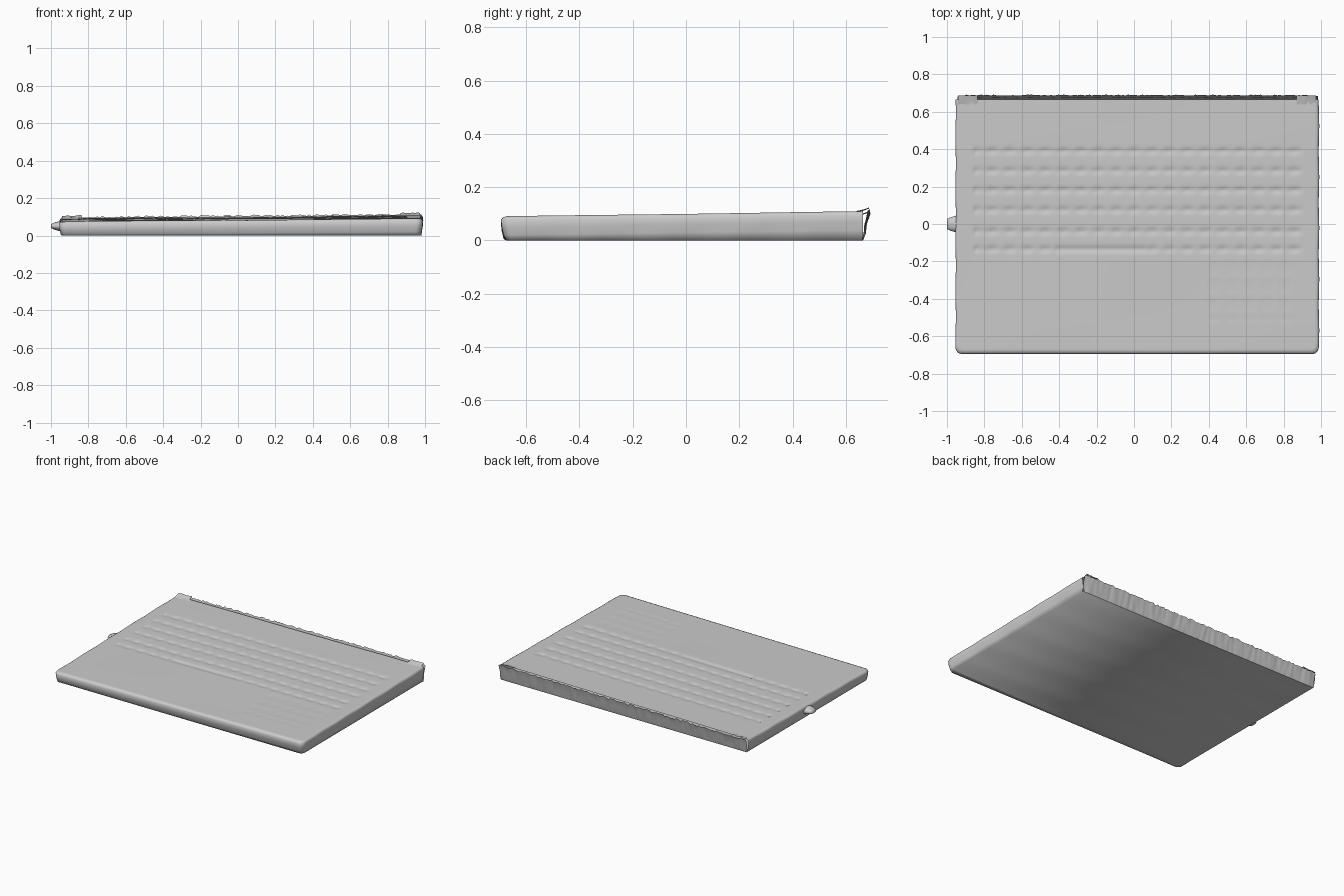
import bpy, bmesh, math, random

if "Cube" in bpy.data.objects:
    bpy.data.objects.remove(bpy.data.objects["Cube"])

random.seed(4)
X0, X1, Y0, Y1 = -0.94, 0.975, -0.675, 0.665   # inset top sheet of the base
NX, NY, R = 190, 134, 0.03
CX, CY = (X0 + X1) / 2, (Y0 + Y1) / 2
HX, HY = (X1 - X0) / 2, (Y1 - Y0) / 2
ROWS = [0.39, 0.285, 0.18, 0.075, -0.04, -0.135]


def plane_z(x, y):
    return 0.092 + 0.008 * x + 0.014 * y


def dip(d, w):
    return math.exp(-(d / w) ** 2)


def relief(x, y):
    """Soft key gaps, space bar groove, touchpad dish and gentle waviness."""
    z = 0.0012 * math.sin(5 * x + 1) * math.cos(6 * y)
    if -0.85 < x < 0.9:
        row = max(dip(y - r, 0.016) for r in ROWS)
        key = 0.5 + 0.5 * math.cos(2 * math.pi * x / 0.095)
        space = -0.42 < x < 0.06 and y < -0.09
        z -= row * (0.007 if space else 0.002 + 0.005 * key)
    if 0.4 < x < 0.88 and -0.52 < y < -0.2:
        z -= 0.0015 * abs(math.sin(x * 33) * math.sin(y * 33))
    return z


def finish(name, bm):
    mesh = bpy.data.meshes.new(name)
    bm.to_mesh(mesh)
    bm.free()
    ob = bpy.data.objects.new(name, mesh)
    bpy.context.collection.objects.link(ob)
    for p in mesh.polygons:
        p.use_smooth = True
    return ob


def round_front(x, y):
    """Pull the two front corners onto a quarter circle."""
    dx, dy = abs(x - CX) - (HX - R), (Y0 + R) - y
    if dx > 0 and dy > 0:
        s = max(dx, dy) / math.hypot(dx, dy)
        x = CX + math.copysign(HX - R + dx * s, x - CX)
        y = Y0 + R - dy * s
    return x, y


# keyboard base: relief sheet on top
bm = bmesh.new()
grid = []
for j in range(NY + 1):
    line = []
    for i in range(NX + 1):
        x, y = round_front(X0 + 2 * HX * i / NX, Y0 + 2 * HY * j / NY)
        line.append(bm.verts.new((x, y, plane_z(x, y) + relief(x, y))))
    grid.append(line)
for j in range(NY):
    for i in range(NX):
        bm.faces.new((grid[j][i], grid[j][i + 1], grid[j + 1][i + 1], grid[j + 1][i]))

# keyboard base: rolled rim and tapering walls on left, front and right
rim = [grid[j][0] for j in range(NY, 0, -1)] + grid[0] + [grid[j][NX] for j in range(1, NY + 1)]
prev = rim
for out, drop in ((0.009, 0.004), (0.014, 0.014), (0.012, 0.04), (0.007, 0.07), (0.0, None)):
    ring = []
    for k, v in enumerate(rim):
        x = CX + (v.co.x - CX) * (1 + out / HX)
        y = v.co.y - out * (1.4 * max(0, min(1, (Y0 + 0.06 - v.co.y) / 0.06)))
        wave = 0.0015 * math.sin(k * 0.23) * (0 if drop is None else 1)
        z = 0.0 if drop is None else plane_z(v.co.x, v.co.y) - drop
        ring.append(bm.verts.new((x + wave, y, z)))
    for a, b, c, d in zip(prev, ring, ring[1:], prev[1:]):
        bm.faces.new((a, b, c, d))
    prev = ring
bm.faces.new(list(reversed(prev)))      # flat underside
finish("keyboard_base", bm)

# rear hinge wall: ragged sheet leaning backwards
bm = bmesh.new()
cols, N = [], 150
for i in range(N + 1):
    x = -0.945 + 1.93 * i / N
    end = max(0, abs(x - CX) - HX + 0.03) / 0.03
    top = plane_z(x, 0.69) + 0.002 + random.uniform(-0.003, 0.007)
    col = []
    for y, z in ((0.665, 0), (0.672, 0.025), (0.676, 0.06), (0.689, top)):
        col.append(bm.verts.new((x, y + random.uniform(-0.003, 0.003) * (z > 0) - 0.004 * end, z)))
    cols.append(col)
for a, b in zip(cols, cols[1:]):
    for k in range(3):
        bm.faces.new((b[k], a[k], a[k + 1], b[k + 1]))
finish("rear_hinge_wall", bm)

# torn corner remnants of the hinge
for name, x in (("hinge_remnant_left", -0.89), ("hinge_remnant_right", 0.92)):
    bm = bmesh.new()
    strip = []
    for i in range(9):
        px = x + (i - 4) * 0.013
        strip.append([bm.verts.new((px, y, plane_z(px, y) + dz + random.uniform(-0.003, 0.003)))
                      for y, dz in ((0.64, 0.0), (0.662, 0.004), (0.687, 0.012))])
    for a, b in zip(strip, strip[1:]):
        for k in range(2):
            bm.faces.new((a[k], b[k], b[k + 1], a[k + 1]))
    finish(name, bm)

# cable plug stub on the left side
bm = bmesh.new()
prev = None
for x, ry, rz in ((-0.935, 0.05, 0.03), (-0.96, 0.042, 0.025), (-0.985, 0.035, 0.018), (-1.0, 0.026, 0.010)):
    ring = [bm.verts.new((x, ry * math.cos(t * math.pi / 8), 0.05 + rz * math.sin(t * math.pi / 8)))
            for t in range(16)]
    if prev:
        for t in range(16):
            u = (t + 1) % 16
            bm.faces.new((prev[t], prev[u], ring[u], ring[t]))
    prev = ring
bm.faces.new(prev)
bmesh.ops.recalc_face_normals(bm, faces=bm.faces)
finish("side_plug", bm)
